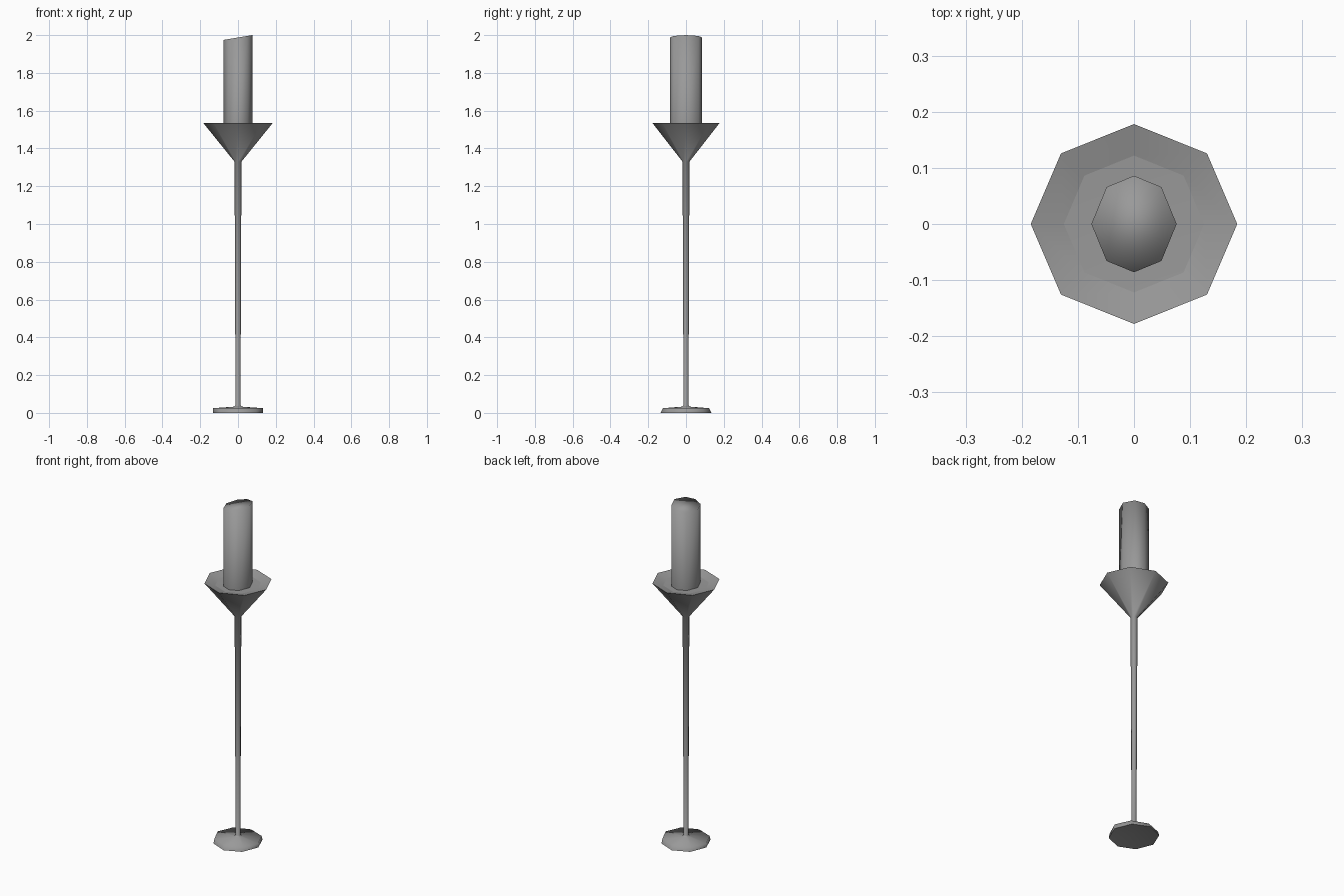
import bpy, bmesh, math

if "Cube" in bpy.data.objects:
    bpy.data.objects.remove(bpy.data.objects["Cube"])

grey = bpy.data.materials.new("dark_grey")
grey.diffuse_color = (0.32, 0.32, 0.32, 1)
grey.use_nodes = True
grey.node_tree.nodes["Principled BSDF"].inputs["Base Color"].default_value = grey.diffuse_color


def lathe(name, rings, slope=0.0, sharp=(), diag=45, cap=False):
    """Smooth octagonal loft through (rx, ry, z) rings; zero radius is a tip.
    slope tilts the last ring along x, sharp lists rings with hard edges,
    diag is the angle of the octagon's diagonal corners."""
    angles = [0, diag, 90, 180 - diag, 180, 180 + diag, 270, 360 - diag]
    bm = bmesh.new()
    loops = []
    for i, (rx, ry, z) in enumerate(rings):
        if rx == 0:
            loops.append([bm.verts.new((0, 0, z))])
            continue
        loop = []
        for deg in angles:
            a = math.radians(deg)
            x, y = rx * math.cos(a), ry * math.sin(a)
            tilt = slope * x if i == len(rings) - 1 else 0
            loop.append(bm.verts.new((x, y, z + tilt)))
        loops.append(loop)
    for lo, hi in zip(loops, loops[1:]):
        for k in range(8):
            n = (k + 1) % 8
            if len(lo) == 1:
                bm.faces.new((lo[0], hi[n], hi[k]))
            elif len(hi) == 1:
                bm.faces.new((lo[k], lo[n], hi[0]))
            else:
                bm.faces.new((lo[k], lo[n], hi[n], hi[k]))
    if cap:
        bm.faces.new(loops[-1])
    for f in bm.faces:
        f.smooth = True
    for i in sharp:
        for k in range(8):
            bm.edges.get((loops[i][k], loops[i][(k + 1) % 8])).smooth = False
    mesh = bpy.data.meshes.new(name)
    bm.to_mesh(mesh)
    bm.free()
    mesh.materials.append(grey)
    obj = bpy.data.objects.new(name, mesh)
    bpy.context.collection.objects.link(obj)
    return obj


# One turned stand: hollow foot, slim tapering pole, conical drip dish
lathe("stand", [(0, 0, 0.022), (0.132, 0.135, 0.0), (0.132, 0.122, 0.025),
                (0.02, 0.02, 0.033), (0.013, 0.013, 0.042),
                (0.0184, 0.0184, 1.33), (0.184, 0.178, 1.535),
                (0.125, 0.122, 1.52), (0, 0, 1.515)], sharp=(1, 6, 7))

# Candle with a slanted top, sunk into the dish
lathe("candle", [(0.076, 0.086, 1.51), (0.076, 0.086, 1.9873)],
      slope=0.167, diag=50, cap=True)
